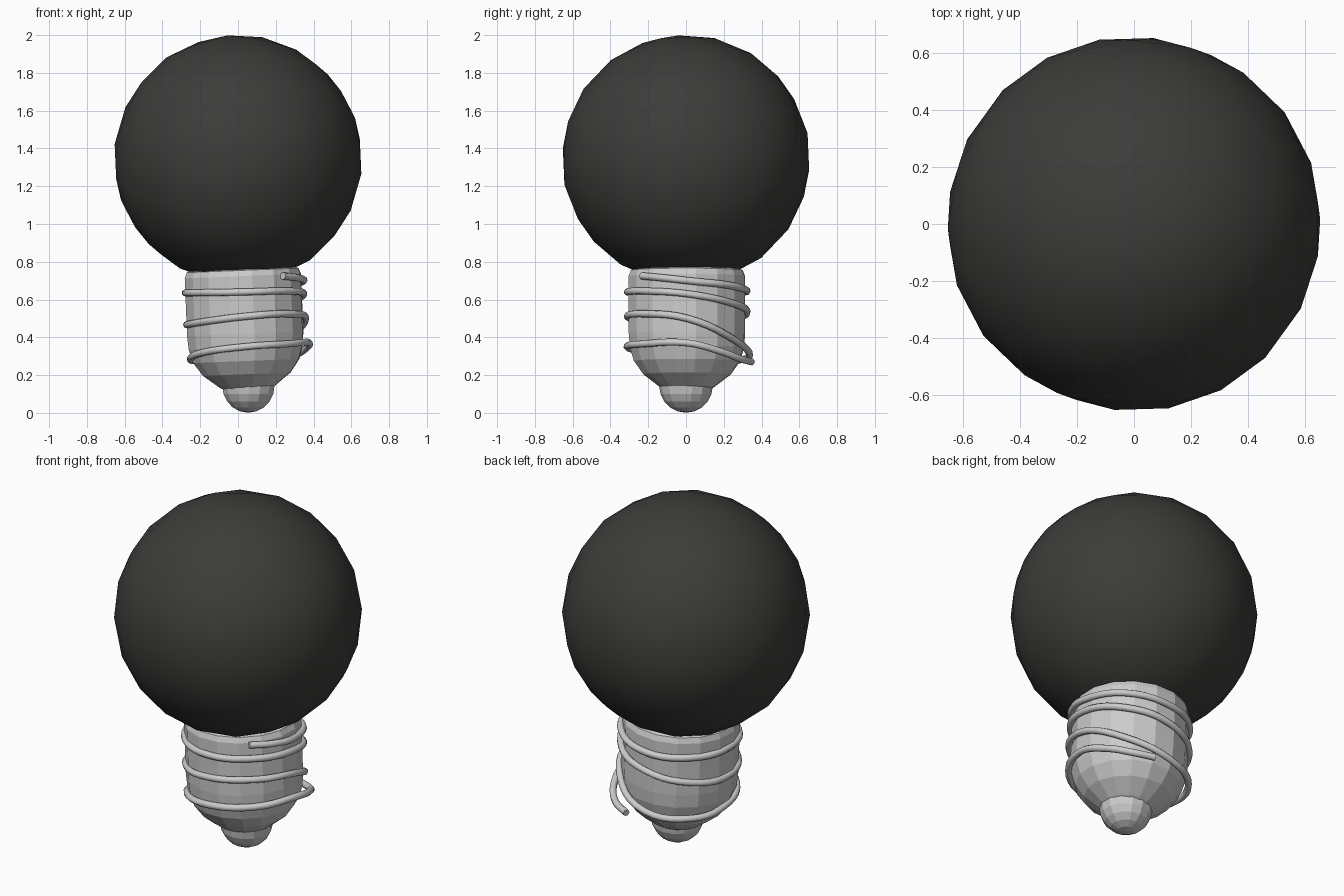
import bpy, bmesh, math
from mathutils import Matrix

if "Cube" in bpy.data.objects:
    bpy.data.objects.remove(bpy.data.objects["Cube"])


def add_object(name, bm, smooth=False):
    mesh = bpy.data.meshes.new(name)
    bmesh.ops.recalc_face_normals(bm, faces=bm.faces)
    for f in bm.faces:
        f.smooth = smooth
    bm.to_mesh(mesh)
    bm.free()
    obj = bpy.data.objects.new(name, mesh)
    bpy.context.collection.objects.link(obj)
    return obj


def lathe(name, profile, sides):
    """Closed flat-shaded revolve of (radius, z) points."""
    bm = bmesh.new()
    rings = [[bm.verts.new((r * math.cos(a), r * math.sin(a), z))
              for a in (2 * math.pi * (i + 0.4) / sides for i in range(sides))]
             for r, z in profile]
    for lo, hi in zip(rings, rings[1:]):
        for i in range(sides):
            j = (i + 1) % sides
            bm.faces.new((lo[i], lo[j], hi[j], hi[i]))
    bm.faces.new(rings[0][::-1])
    bm.faces.new(rings[-1])
    return add_object(name, bm)


# Round glass: low-poly smooth ball
bm = bmesh.new()
bmesh.ops.create_icosphere(bm, subdivisions=3, radius=0.658)
bm.transform(Matrix.Rotation(math.radians(12), 4, 'X') @ Matrix.Rotation(math.radians(7), 4, 'Y'))
glass = add_object("glass_ball", bm, smooth=True)
glass.location = (0, 0, 1.344)
dark = bpy.data.materials.new("dark_glass")
dark.diffuse_color = (0.045, 0.045, 0.042, 1)
dark.use_nodes = True
dark.node_tree.nodes["Principled BSDF"].inputs["Base Color"].default_value = dark.diffuse_color
glass.data.materials.append(dark)

# Faceted socket, tilted slightly
socket = lathe("socket", [(0.10, 0.11), (0.15, 0.14), (0.235, 0.205), (0.285, 0.275), (0.306, 0.345),
                          (0.312, 0.42), (0.312, 0.725), (0.30, 0.755), (0.27, 0.768)], 16)
socket.location = (0.055, 0.005, 0)
socket.rotation_euler = (0, math.radians(-2.3), 0)

# Contact tip: small faceted ball
bm = bmesh.new()
bmesh.ops.create_uvsphere(bm, u_segments=14, v_segments=10, radius=0.142)
tip = add_object("contact_tip", bm)
tip.location = (0.055, 0, 0.143)

# Thread: one uneven wire coil (angle in degrees, radius, height)
coil = [(-50, .318, .725), (-25, .316, .715), (0, .315, .70), (45, .315, .675), (90, .315, .645),
        (135, .315, .637), (180, .312, .635), (225, .315, .636), (270, .318, .64),
        (315, .318, .645), (360, .315, .63), (405, .315, .585), (450, .315, .535),
        (495, .312, .49), (540, .305, .467), (585, .31, .482), (630, .318, .51),
        (675, .325, .525), (720, .325, .50), (765, .32, .40), (810, .328, .305),
        (855, .31, .278), (900, .285, .285), (945, .305, .32), (990, .32, .35),
        (1035, .325, .365), (1080, .343, .37), (1110, .352, .325), (1132, .358, .285), (1152, .357, .27)]
curve = bpy.data.curves.new("thread_wire", 'CURVE')
curve.dimensions = '3D'
curve.bevel_depth = 0.019
curve.bevel_resolution = 2
curve.resolution_u = 5
curve.use_fill_caps = True
spline = curve.splines.new('BEZIER')
spline.bezier_points.add(len(coil) - 1)
for p, (deg, r, z) in zip(spline.bezier_points, coil):
    a = math.radians(deg)
    p.co = (0.033 + r * math.cos(a), 0.008 + r * math.sin(a), z)
    p.handle_left_type = p.handle_right_type = 'AUTO'
wire = bpy.data.objects.new("thread_wire", curve)
bpy.context.collection.objects.link(wire)
